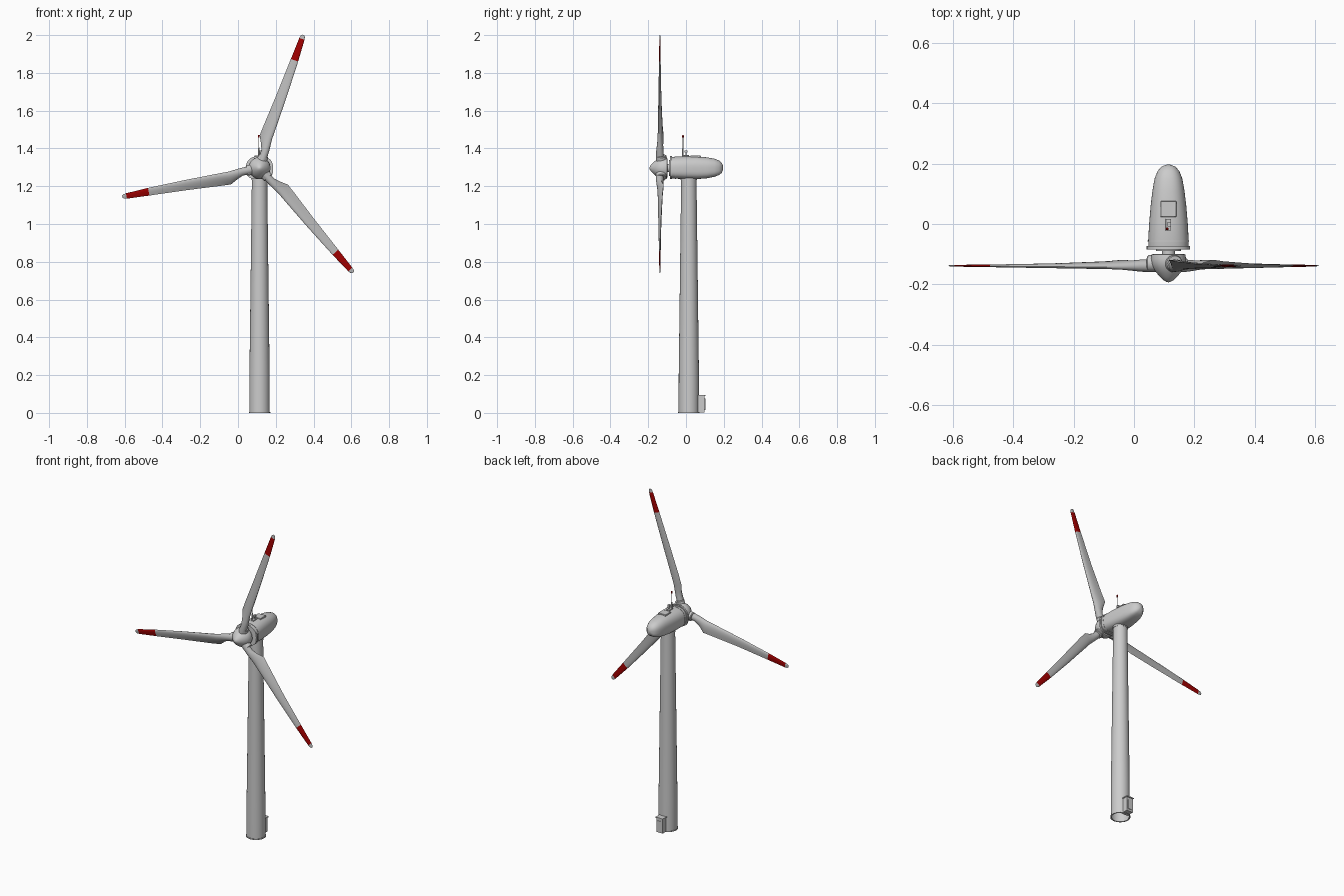
import bpy, bmesh, math
from mathutils import Matrix, Vector

if "Cube" in bpy.data.objects:
    bpy.data.objects.remove(bpy.data.objects["Cube"])

CX, CY, HZ = 0.114, 0.015, 1.296      # tower centre and hub height
red = bpy.data.materials.new("red_paint")
red.diffuse_color = (0.35, 0.0, 0.0, 1)
red.use_nodes = True
red.node_tree.nodes["Principled BSDF"].inputs["Base Color"].default_value = red.diffuse_color
grey = bpy.data.materials.new("grey_paint")
grey.diffuse_color = (0.5, 0.5, 0.5, 1)
grey.use_nodes = True
grey.node_tree.nodes["Principled BSDF"].inputs["Base Color"].default_value = grey.diffuse_color


def loft(name, rings, caps=(True, True)):
    """Skin a list of closed point rings."""
    bm = bmesh.new()
    vr = [[bm.verts.new(p) for p in r] for r in rings]
    n = len(vr[0])
    for a, b in zip(vr, vr[1:]):
        for i in range(n):
            j = (i + 1) % n
            bm.faces.new((a[i], a[j], b[j], b[i]))
    if caps[0]:
        bm.faces.new(vr[0][::-1])
    if caps[1]:
        bm.faces.new(vr[-1])
    bmesh.ops.recalc_face_normals(bm, faces=bm.faces)
    me = bpy.data.meshes.new(name)
    bm.to_mesh(me)
    bm.free()
    ob = bpy.data.objects.new(name, me)
    bpy.context.collection.objects.link(ob)
    return ob


def lathe(name, prof, mat, n=40, caps=(True, True)):
    """Turn (radius, height) points around local z, placed by mat."""
    return loft(name, [[mat @ Vector((r * math.cos(2 * math.pi * i / n),
                                      r * math.sin(2 * math.pi * i / n), h))
                        for i in range(n)] for r, h in prof], caps)


def box(name, lo, hi, bevel=0.0):
    ob = loft(name, [[(lo[0], lo[1], z), (hi[0], lo[1], z), (hi[0], hi[1], z), (lo[0], hi[1], z)]
                     for z in (lo[2], hi[2])])
    if bevel:
        m = ob.modifiers.new("bevel", "BEVEL")
        m.width, m.segments = bevel, 2
    return ob


def at(x, y, z):
    return Matrix.Translation((x, y, z))


# Tower, open at the foot, with flanges
T = at(CX, CY, 0)
lathe("tower", [(0.054, 0), (0.0535, 0.2), (0.041, 1.2), (0.041, 1.25)], T, caps=(False, True))
lathe("foot_flange", [(0.05, 0), (0.057, 0), (0.057, 0.006), (0.05, 0.006), (0.05, 0)], T, caps=(False, False))
lathe("yaw_ring", [(0.043, 1.232), (0.043, 1.252)], T)

# Entrance cabin at the back of the tower foot
box("entrance_cabin", (CX - 0.022, 0.05, 0.002), (CX + 0.022, 0.099, 0.09))
box("cabin_roof", (CX - 0.025, 0.05, 0.09), (CX + 0.025, 0.104, 0.096))
box("cabin_door", (CX - 0.012, 0.095, 0.015), (CX + 0.012, 0.102, 0.075))

# Nacelle: rounded top, flatter belly: (y, half width, bottom z, top z)
def nacelle_ring(y, w, zb, zt, n=40):
    mid = HZ + 0.002
    pts = []
    for i in range(n):
        a = 2 * math.pi * i / n
        c, s = math.cos(a), math.sin(a)
        e = 2 / 2.3 if s >= 0 else 2 / 3.2
        h = zt - mid if s >= 0 else mid - zb
        pts.append((CX + w * math.copysign(abs(c) ** e, c), y,
                    mid + h * math.copysign(abs(s) ** e, s)))
    return pts


loft("nacelle", [nacelle_ring(*s) for s in (
    (-0.077, 0.066, 1.242, 1.354), (-0.055, 0.067, 1.240, 1.357), (0.0, 0.064, 1.238, 1.359),
    (0.06, 0.059, 1.238, 1.358), (0.11, 0.053, 1.242, 1.353), (0.15, 0.046, 1.250, 1.346),
    (0.175, 0.036, 1.259, 1.336), (0.189, 0.024, 1.270, 1.324), (0.195, 0.011, 1.284, 1.311),
    (0.197, 0.003, 1.295, 1.301))])
loft("nacelle_seam", [nacelle_ring(y, 0.0685, 1.2385, 1.3585) for y in (-0.058, -0.054)])
loft("nacelle_front_ring", [nacelle_ring(y, 0.072, 1.237, 1.360) for y in (-0.085, -0.073)])

# Hub with pointed spinner, turned around the y axis (local z points to the front)
H = at(CX, 0, HZ) @ Matrix.Rotation(math.pi / 2, 4, 'X')
lathe("rotor_shaft", [(0.022, 0.07), (0.022, 0.11)], H, 24)
lathe("rotor_bearing", [(0.042, 0.080), (0.042, 0.090)], H, 32)
lathe("spinner", [(0.050, 0.099), (0.056, 0.101), (0.058, 0.115), (0.057, 0.130), (0.051, 0.145),
                  (0.041, 0.160), (0.028, 0.175), (0.015, 0.187), (0.006, 0.192), (0.001, 0.193)], H)

# Blades: (radius, leading x, trailing x, thickness, twist degrees, trailing sharpness)
SECTIONS = [(0.03, 0.021, -0.021, 0.042, 0, 0), (0.095, 0.021, -0.021, 0.040, 5, 0),
            (0.125, 0.019, -0.034, 0.034, 14, 0.4), (0.165, 0.016, -0.057, 0.027, 20, 0.9),
            (0.22, 0.017, -0.052, 0.023, 16, 1), (0.40, 0.019, -0.036, 0.015, 9, 1),
            (0.60, 0.018, -0.023, 0.009, 4, 1), (0.72, 0.014, -0.015, 0.006, 2, 1),
            (0.735, 0.011, -0.012, 0.005, 2, 1), (0.742, 0.005, -0.006, 0.003, 2, 1)]


def blade_ring(r, lead, trail, th, tw, sharp, n=20):
    rot = Matrix.Rotation(math.radians(-tw), 3, 'Z')
    pts = []
    for i in range(n):
        a = 2 * math.pi * i / n
        c = math.cos(a)
        x = (lead + trail) / 2 + (lead - trail) / 2 * c
        y = th / 2 * math.sin(a) * (max(0.0, (1 + c) / 2) ** (0.7 * sharp) if sharp else 1)
        pts.append(rot @ Vector((x, y * (1 + 0.35 * sharp), 0)) + Vector((0, 0, r)))
    return pts


for k in range(3):
    M = at(CX, -0.138, HZ) @ Matrix.Rotation(math.radians(18.2 + 120 * k), 4, 'Y')
    b = loft(f"blade_{k + 1}", [[M @ p for p in blade_ring(*s)] for s in SECTIONS])
    b.data.materials.append(grey)
    b.data.materials.append(red)
    for f in b.data.polygons:
        r = (f.center - M.translation).length
        f.material_index = 1 if 0.6 < r < 0.72 else 0
    S = M @ at(0, 0.008, 0)
    lathe(f"blade_socket_{k + 1}", [(0.027, 0.03), (0.027, 0.066), (0.024, 0.070)], S, 24)

# Roof hatch, sensor mount, mast and warning light
box("roof_hatch", (CX - 0.026, 0.023, 1.345), (CX + 0.026, 0.076, 1.363), 0.002)
box("sensor_base", (CX - 0.009, -0.022, 1.35), (CX + 0.009, 0.017, 1.364), 0.001)
lathe("sensor_post", [(0.0035, 1.36), (0.0035, 1.38)], at(CX + 0.003, 0.0, 0), 12)
box("wind_sensor", (CX - 0.003, -0.008, 1.378), (CX + 0.009, 0.007, 1.390))
lathe("mast", [(0.004, 1.36), (0.004, 1.40), (0.002, 1.405), (0.002, 1.46)], at(CX - 0.004, -0.016, 0), 12)
light = lathe("warning_light", [(0.005, 1.457), (0.005, 1.468), (0.003, 1.471)], at(CX - 0.004, -0.016, 0), 12)
light.data.materials.append(red)

# Smooth shading with sharp edges kept
for o in bpy.data.objects:
    o.select_set(True)
bpy.context.view_layer.objects.active = light
bpy.ops.object.shade_smooth_by_angle(angle=math.radians(35))
